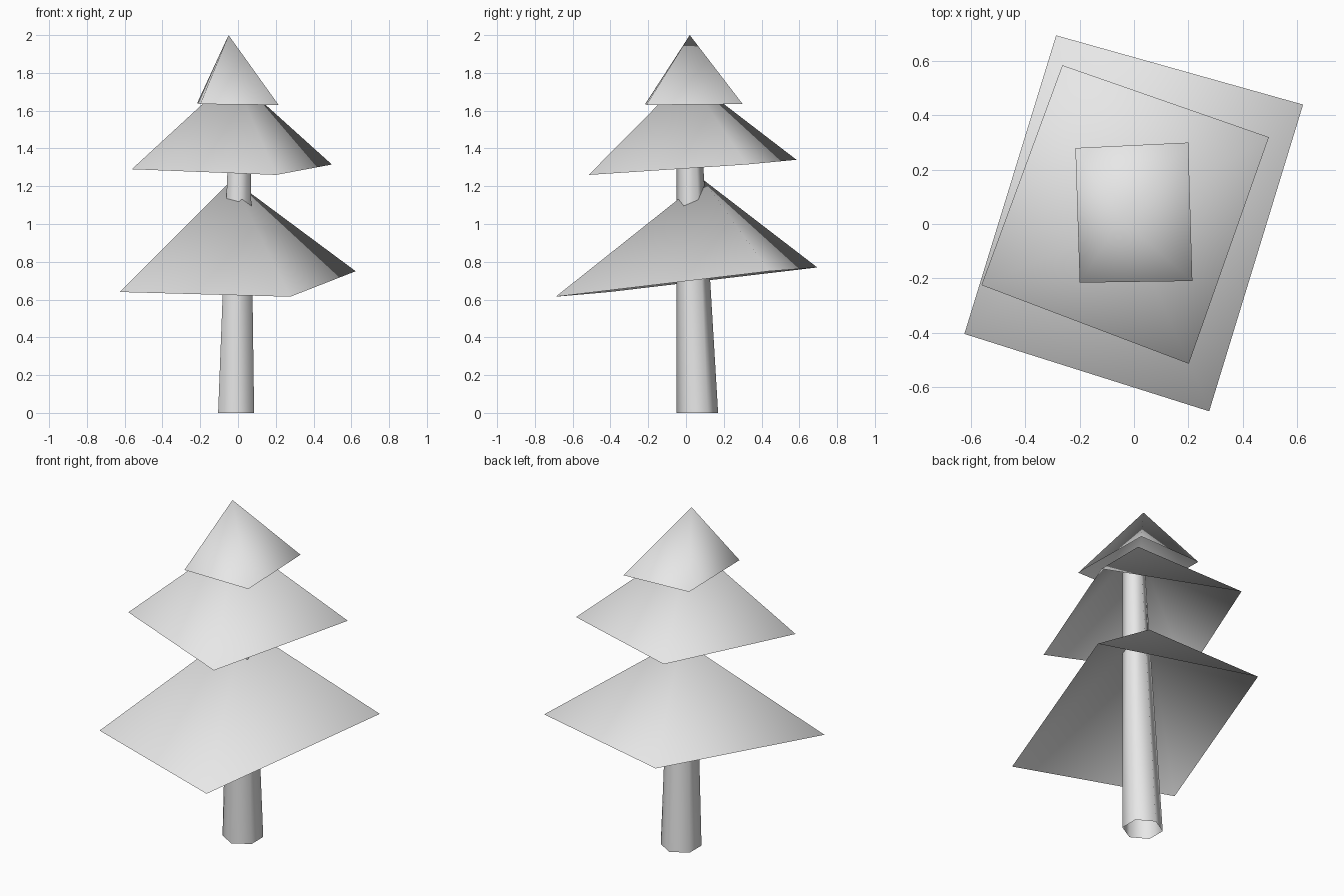
import bpy, math

if "Cube" in bpy.data.objects:
    bpy.data.objects.remove(bpy.data.objects["Cube"])

# one pale grey for the whole tree
grey = bpy.data.materials.new("pale_grey")
grey.diffuse_color = (0.8, 0.8, 0.8, 1)
grey.use_nodes = True
grey.node_tree.nodes["Principled BSDF"].inputs["Base Color"].default_value = grey.diffuse_color


def add_part(name, verts, faces):
    mesh = bpy.data.meshes.new(name)
    mesh.from_pydata(verts, [], faces)
    mesh.materials.append(grey)
    for p in mesh.polygons:
        p.use_smooth = True
    mesh.update()
    obj = bpy.data.objects.new(name, mesh)
    bpy.context.collection.objects.link(obj)
    return obj


def branch_tier(name, apex, corners):
    """Open four-sided pyramid; corners run counter-clockwise."""
    n = len(corners)
    return add_part(name, corners + [apex],
                    [(i, (i + 1) % n, n) for i in range(n)])


# hollow, leaning, tapered six-sided trunk: (x, y, z, radius) rings
rings = [(-0.01, 0.06, 0.0, 0.11), (0.01, 0.012, 1.6, 0.062)]
sides = 6
trunk_verts = [(x + r * math.cos(math.pi / 2 + i * math.tau / sides),
                y + r * math.sin(math.pi / 2 + i * math.tau / sides), z)
               for x, y, z, r in rings for i in range(sides)]
trunk_faces = [(i, (i + 1) % sides, sides + (i + 1) % sides, sides + i)
               for i in range(sides)]
add_part("trunk", trunk_verts, trunk_faces)

# three tilted branch tiers
branch_tier("lower_branches", (-0.03, 0.09, 1.235),
            [(-0.625, -0.405, 0.64), (0.277, -0.69, 0.615),
             (0.623, 0.44, 0.75), (-0.287, 0.695, 0.77)])
branch_tier("middle_branches", (-0.025, 0.005, 1.785),
            [(-0.562, -0.225, 1.29), (0.202, -0.515, 1.26),
             (0.497, 0.32, 1.315), (-0.264, 0.585, 1.34)])
branch_tier("top_branches", (-0.05, 0.02, 2.0),
            [(-0.2, -0.216, 1.635), (0.215, -0.21, 1.63),
             (0.2, 0.3, 1.635), (-0.216, 0.28, 1.64)])
